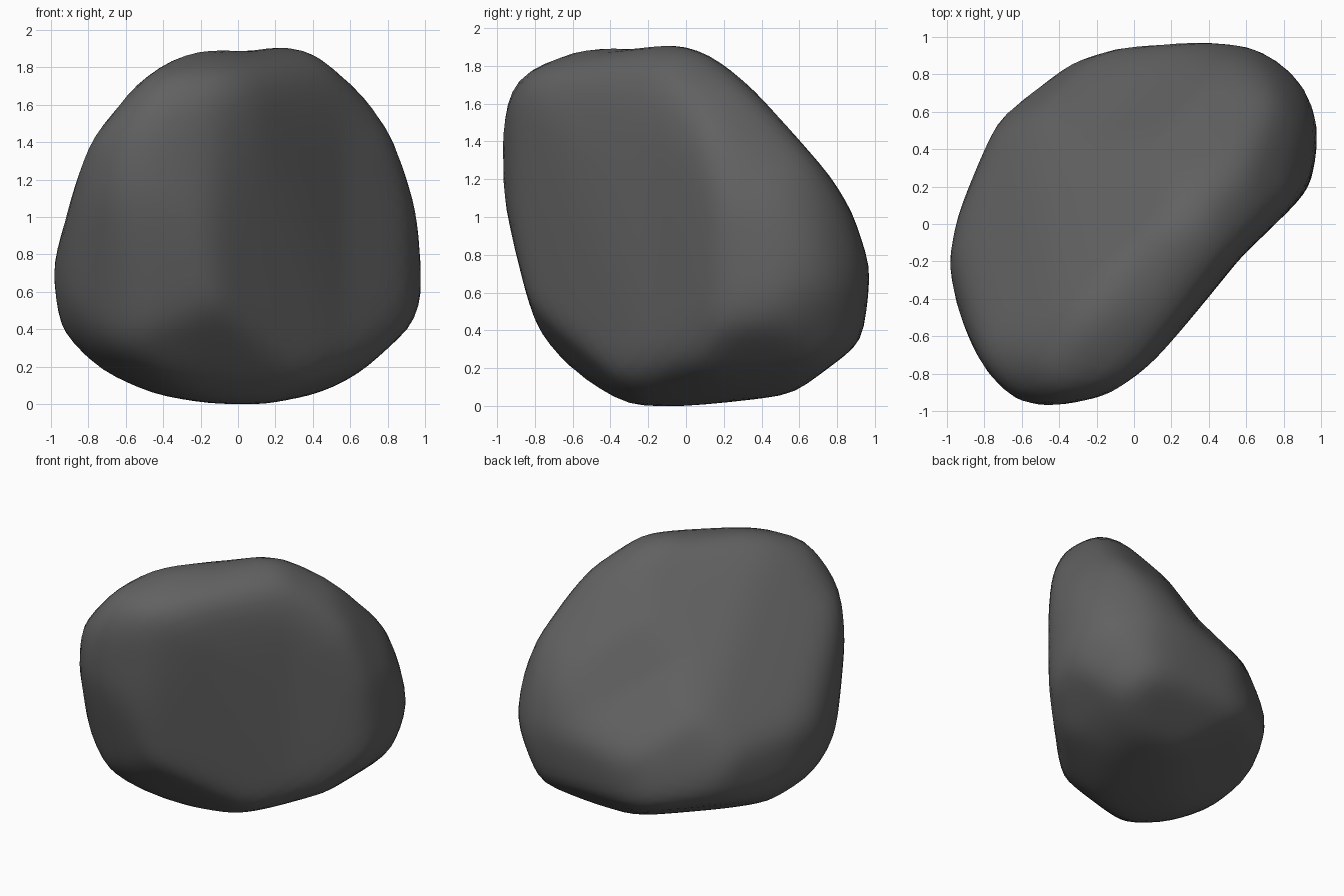
import bpy
import bmesh
from math import radians, sin, cos
from mathutils import Vector

default_cube = bpy.data.objects.get("Cube")
if default_cube:
    bpy.data.objects.remove(default_cube, do_unlink=True)

SHARPNESS = 34
SWELL = 1.015

# Contours of the boulder, each drawn in its own plane around the middle
front_contour = [(-1, -.25), (-.95, -.55), (-.76, -.8), (-.48, -.9), (-.13, -.96),
                 (.15, -.97), (.36, -.93), (.69, -.79), (.94, -.53), (1, -.37),
                 (.95, .06), (.82, .49), (.63, .75), (.39, .95), (.22, .96),
                 (.06, .92), (-.2, .95), (-.4, .9), (-.68, .69), (-.79, .51), (-.95, -.08)]
side_contour = [(-1, .58), (-.97, .16), (-.78, -.57), (-.63, -.8), (-.3, -.97),
                (-.05, -.97), (.57, -.89), (.92, -.64), (.98, -.24), (.87, .07),
                (.76, .25), (.31, .78), (.15, .9), (-.05, .97), (-.5, .95), (-.87, .79)]
plan_contour = [(-1, -.21), (-.9, -.58), (-.8, -.82), (-.68, -.96), (-.45, -.98),
                (-.12, -.9), (.1, -.75), (.56, -.18), (.93, .18), (1, .5), (.93, .78),
                (.63, .95), (.37, .99), (-.08, .94), (-.34, .85), (-.72, .57), (-.93, .05)]
broad_contour = [(-1.14, .1), (-1.1, .37), (-.88, .6), (-.63, .72), (.17, .79),
                 (.39, .79), (.77, .49), (1.01, .32), (1.21, -.24), (1.01, -.64),
                 (.55, -.87), (-.12, -.98), (-.63, -.86), (-.91, -.63)]
rear_contour = [(-1.21, -.32), (-1.12, .06), (-1.01, .3), (-.61, .77), (-.28, .97),
                (.65, .97), (.94, .88), (1.14, .46), (1.14, .17), (1.03, -.47),
                (.78, -.82), (.5, -.94), (-.49, -.96), (-1.06, -.68)]
narrow_contour = [(-.46, .86), (-.34, .94), (-.19, .96), (-.04, .9), (.26, .63),
                  (.46, .34), (.77, .03), (.92, -.39), (.83, -.69), (.51, -.97),
                  (.16, -1.03), (-.14, -1.03), (-.5, -.69), (-.6, .28), (-.54, .6)]

# Broad sloping faces of the back: outward normal and distance from the middle
slopes = [
    (Vector((-.52, .52, .68)), .56),
    (Vector((-.73, .37, .57)), .6),
]


def plane_axes(turn, tilt):
    """Horizontal and upright axes of a contour plane."""
    turn, tilt = radians(turn), radians(tilt)
    across = Vector((cos(turn), sin(turn), 0))
    outward = Vector((sin(turn), -cos(turn), 0))
    upright = Vector((0, 0, cos(tilt))) - outward * sin(tilt)
    return across, upright


def contour_reach(direction, contour, axes):
    """Distance along a direction at which it leaves the extruded contour."""
    ray = Vector((direction.dot(axes[0]), direction.dot(axes[1])))
    farthest = 0
    for index, point in enumerate(contour):
        start = Vector(contour[index - 1])
        edge = Vector(point) - start
        slope = ray.x * edge.y - ray.y * edge.x
        if abs(slope) < 1e-9:
            continue
        distance = (start.x * edge.y - start.y * edge.x) / slope
        along = (start.x * ray.y - start.y * ray.x) / slope
        if distance > 0 and -1e-6 <= along <= 1 + 1e-6:
            farthest = max(farthest, distance)
    return farthest or 1e3


def slope_reach(direction, normal, offset):
    """Distance along a direction at which it meets a sloping face."""
    facing = direction.dot(normal)
    return offset / facing if facing > 1e-3 else 1e3


contours = [
    (front_contour, plane_axes(0, 0)),
    (side_contour, plane_axes(90, 0)),
    (plan_contour, plane_axes(0, 90)),
    (broad_contour, plane_axes(45, 30)),
    (rear_contour, plane_axes(225, 30)),
    (narrow_contour, plane_axes(135, -30)),
]

# Boulder: a ball pressed inside all contours and slopes, with softened edges
bm = bmesh.new()
bmesh.ops.create_icosphere(bm, subdivisions=5, radius=1)
for vert in bm.verts:
    direction = vert.co.normalized()
    limits = [contour_reach(direction, contour, axes) for contour, axes in contours]
    limits += [slope_reach(direction, normal, offset) for normal, offset in slopes]
    pressure = sum(limit ** -SHARPNESS for limit in limits)
    vert.co = direction * SWELL * pressure ** (-1 / SHARPNESS)
for _ in range(2):
    bmesh.ops.smooth_vert(bm, verts=bm.verts, factor=0.5,
                          use_axis_x=True, use_axis_y=True, use_axis_z=True)

# Stand the boulder on the ground
lowest = min(vert.co.z for vert in bm.verts)
bmesh.ops.translate(bm, verts=bm.verts, vec=(0, 0, -lowest))

mesh = bpy.data.meshes.new("boulder")
bm.to_mesh(mesh)
bm.free()
boulder = bpy.data.objects.new("boulder", mesh)
bpy.context.collection.objects.link(boulder)
for face in mesh.polygons:
    face.use_smooth = True

# Dark grey stone
stone = bpy.data.materials.new("dark_grey_stone")
stone.use_nodes = True
colour = (0.12, 0.12, 0.12, 1)
stone.diffuse_color = colour
stone.node_tree.nodes["Principled BSDF"].inputs["Base Color"].default_value = colour
mesh.materials.append(stone)
